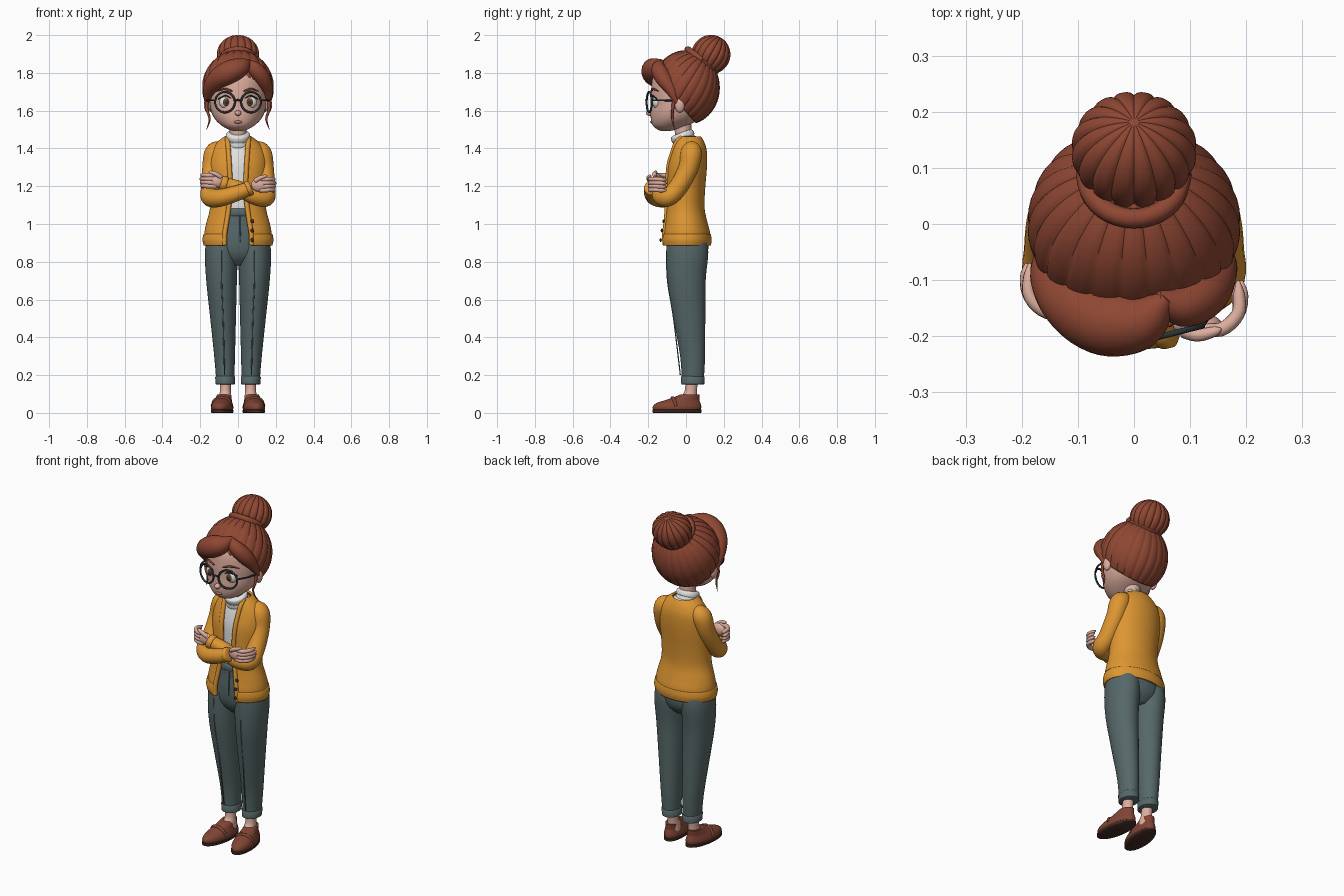
import bpy, bmesh, math
from mathutils import Vector, Matrix


def material(name, r, g, b):
    m = bpy.data.materials.new(name)
    m.diffuse_color = [(c / 255 / 12.92 if c < 11 else ((c / 255 + .055) / 1.055) ** 2.4) for c in (r, g, b)] + [1]
    return m


HAIR = material("auburn hair", 143, 71, 51)
SKIN = material("skin", 222, 174, 158)
KNIT = material("mustard knit", 222, 150, 50)
WHITE = material("off white", 228, 228, 225)
SLATE = material("slate cloth", 86, 103, 104)
LEATHER = material("brown leather", 128, 68, 52)
SOLE = material("dark sole", 70, 45, 38)
DARK = material("dark frame", 42, 52, 58)
IRIS = material("brown iris", 105, 66, 42)
LIP = material("lip", 196, 125, 115)


def finish(name, bm, mat):
    bmesh.ops.recalc_face_normals(bm, faces=bm.faces[:])
    me = bpy.data.meshes.new(name)
    bm.to_mesh(me)
    bm.free()
    me.materials.append(mat)
    ob = bpy.data.objects.new(name, me)
    bpy.context.collection.objects.link(ob)
    return ob


def spline(pts, n=5):
    """Catmull-Rom resampling of tuples."""
    out = []
    for i in range(len(pts) - 1):
        p0, p1, p2, p3 = pts[max(i - 1, 0)], pts[i], pts[i + 1], pts[min(i + 2, len(pts) - 1)]
        for k in range(n):
            t = k / n
            out.append(tuple(.5 * (2 * b + (c - a) * t + (2 * a - 5 * b + 4 * c - d) * t * t
                                   + (3 * b - a - 3 * c + d) * t ** 3) for a, b, c, d in zip(p0, p1, p2, p3)))
    return out + [tuple(pts[-1])]


def skin_rings(name, rings, mat, closed=True):
    bm = bmesh.new()
    rows = [[bm.verts.new(p) for p in r] for r in rings]
    n = len(rows[0])
    for a, b in zip(rows, rows[1:]):
        for i in range(n if closed else n - 1):
            j = (i + 1) % n
            bm.faces.new((a[i], a[j], b[j], b[i]))
    if closed:
        bm.faces.new(rows[0])
        bm.faces.new(rows[-1])
    return finish(name, bm, mat)


def loft(name, rows, mat, gap=False, n=40, smooth=4):
    """Stacked ellipses (z, cx, cy, rx, ry[, half gap at the front])."""
    rings = []
    for r in spline(rows, smooth):
        z, cx, cy, rx, ry = r[:5]
        a0 = math.asin(r[5] / rx) if gap else 0
        span = 2 * math.pi - 2 * a0
        angs = [a0 + span * i / (n - 1 if gap else n) for i in range(n)]
        rings.append([(cx + rx * math.sin(a), cy - ry * math.cos(a), z) for a in angs])
    return skin_rings(name, rings, mat, not gap)


def sweep(name, pts, mat, n=14, smooth=6):
    """Round tube through (x, y, z, radius)."""
    ps = spline(pts, smooth)
    cs = [Vector(p[:3]) for p in ps]
    nor, rings = Vector((.31, .2, .9)), []
    for i, c in enumerate(cs):
        t = (cs[min(i + 1, len(cs) - 1)] - cs[max(i - 1, 0)]).normalized()
        nor = (nor - t * nor.dot(t)).normalized()
        bi = t.cross(nor)
        r = max(ps[i][3], .001)
        rings.append([c + r * (nor * math.cos(a) + bi * math.sin(a))
                      for a in (2 * math.pi * k / n for k in range(n))])
    return skin_rings(name, rings, mat)


def ball(name, c, r, mat, lobes=0, depth=0, tilt=0, u=24, v=16, cut=None):
    bm = bmesh.new()
    bmesh.ops.create_uvsphere(bm, u_segments=u, v_segments=v, radius=1)
    for p in bm.verts:
        if lobes:  # combed grooves running to the pole
            p.co *= 1 - depth * (1 - abs(math.sin(lobes * math.atan2(p.co.y, p.co.x) / 2))) ** 2 * math.hypot(p.co.x, p.co.y)
        p.co = Matrix.Rotation(tilt, 3, 'X') @ p.co
        p.co = Vector(c) + Vector(a * b for a, b in zip(p.co, r))
    if cut:
        bmesh.ops.bisect_plane(bm, geom=bm.verts[:] + bm.edges[:] + bm.faces[:],
                               plane_co=cut[0], plane_no=cut[1], clear_outer=True)
    return finish(name, bm, mat)


def thicken(ob, t):
    m = ob.modifiers.new("thickness", 'SOLIDIFY')
    m.thickness, m.offset = t, 0


# Head, neck and facial features
loft("head", [(1.492, 0, -.11, .02, .02), (1.50, 0, -.10, .05, .05), (1.52, 0, -.085, .085, .09),
              (1.55, 0, -.06, .118, .125), (1.59, 0, -.04, .14, .148), (1.64, 0, -.025, .15, .16),
              (1.70, 0, -.02, .155, .165), (1.78, 0, -.02, .145, .155), (1.84, 0, -.02, .1, .11),
              (1.87, 0, -.02, .03, .03)], SKIN)
loft("neck", [(1.42, 0, -.01, .045, .045), (1.57, 0, -.02, .045, .045)], SKIN)
ball("nose", (0, -.192, 1.587), (.017, .02, .015), SKIN)
ball("lips", (0, -.18, 1.54), (.022, .01, .008), LIP)
for s in (-1, 1):
    ball("ear", (s * .162, -.033, 1.63), (.018, .026, .04), SKIN)
    ball("eye_white", (s * .065, -.155, 1.645), (.034, .022, .033), WHITE)
    ball("iris", (s * .063, -.17, 1.645), (.019, .011, .021), IRIS)
    ball("pupil", (s * .062, -.176, 1.645), (.01, .0075, .011), DARK)
    sweep("upper_lash", [(s * .03, -.178, 1.66, .002), (s * .065, -.177, 1.679, .004), (s * .105, -.155, 1.662, .003)], DARK, 8)
    sweep("eyebrow", [(s * .03, -.185, 1.703, .004), (s * .07, -.174, 1.715, .006), (s * .11, -.145, 1.703, .002)], HAIR, 8)
    # Round glasses
    bpy.ops.mesh.primitive_torus_add(location=(s * .069, -.195, 1.645), rotation=(math.pi / 2, 0, s * .25),
                                     major_radius=.054, minor_radius=.0055, major_segments=40, minor_segments=10)
    rim = bpy.context.object
    rim.name = "glasses_rim"
    rim.data.materials.append(DARK)
    sweep("glasses_temple", [(s * .12, -.183, 1.655, .005), (s * .155, -.12, 1.655, .005), (s * .172, -.02, 1.65, .004)], DARK, 8)
sweep("glasses_bridge", [(-.018, -.206, 1.65, .004), (0, -.212, 1.657, .005), (.018, -.206, 1.65, .004)], DARK, 8)

# Hair: combed cap, bun, swept fringe and loose strands
cap = ball("hair_cap", (0, 0, 1.722), (.184, .173, .192), HAIR, 22, .03, -.6, 132, 40,
           ((0, -.18, 1.80), (0, -.25, -.22)))
thicken(cap, .012)
ball("hair_bun", (0, .132, 1.897), (.112, .104, .104), HAIR, 16, .07, -.5, 96, 28)
sweep("bun_base", [(.085 * math.cos(a), .085 + .075 * math.sin(a), 1.868 - .055 * math.sin(a), .018)
                   for a in (2 * math.pi * k / 12 for k in range(13))], HAIR, 10, 3)
sweep("fringe_large", [(.06, -.13, 1.862, .012), (.015, -.17, 1.832, .05), (-.05, -.174, 1.802, .061),
                       (-.11, -.143, 1.765, .053), (-.15, -.095, 1.71, .036), (-.167, -.05, 1.64, .01)], HAIR, 24)
sweep("fringe_small", [(.04, -.13, 1.862, .012), (.085, -.145, 1.825, .038), (.127, -.122, 1.775, .043),
                       (.155, -.08, 1.71, .03), (.168, -.05, 1.64, .008)], HAIR, 24)
for s in (-1, 1):
    sweep("loose_strand", [(s * .164, -.06, 1.68, .011), (s * .165, -.07, 1.61, .008),
                           (s * .15, -.072, 1.555, .006), (s * .167, -.06, 1.5, .001)], HAIR, 8)

# Roll-neck top
loft("roll_neck_body", [(1.0, 0, 0, .105, .075), (1.08, 0, -.005, .118, .086), (1.18, 0, 0, .13, .088),
                        (1.30, 0, .005, .135, .092), (1.38, 0, .01, .12, .082), (1.43, 0, .01, .085, .065),
                        (1.455, 0, .005, .05, .05)], WHITE)
sweep("roll_neck_collar", [(0, .0, 1.40, .05), (0, -.004, 1.418, .064), (0, -.01, 1.442, .062),
                           (0, -.013, 1.45, .06), (0, -.016, 1.458, .064), (0, -.022, 1.476, .062),
                           (0, -.025, 1.484, .05)], WHITE, 36, 3)

# Open cardigan with trim, hem and buttons
body = [(.89, 0, 0, .172, .122, .072), (.95, 0, 0, .172, .122, .07), (1.0, 0, -.002, .163, .112, .062),
        (1.08, 0, -.006, .143, .099, .05), (1.18, 0, -.002, .142, .097, .04), (1.30, 0, .005, .15, .1, .045),
        (1.38, 0, .015, .14, .09, .05), (1.43, 0, .016, .105, .076, .054), (1.46, 0, .012, .066, .062, .056)]
thicken(loft("cardigan_body", body, KNIT, True, 56), .012)
hem = loft("cardigan_hem", [(.887, 0, 0, .177, .127, .07), (.915, 0, 0, .183, .131, .07),
                            (.945, 0, 0, .178, .127, .07)], KNIT, True, 56)
thicken(hem, .01)
for s in (-1, 1):
    sweep("cardigan_trim", [(s * g, cy - ry * math.sqrt(1 - (g / rx) ** 2) - .002, z, .013)
                            for z, cx, cy, rx, ry, g in body], KNIT, 10, 4)
for z, y in ((.915, -.134), (.965, -.128), (1.015, -.119)):
    ball("button", (.076, y, z), (.01, .006, .01), SOLE, u=16, v=8)

# Folded sleeves
for s, fore in ((-1, [(-.085, -.158, 1.14, .046), (0, -.182, 1.165, .041), (.065, -.182, 1.192, .036)]),
                (1, [(.08, -.135, 1.15, .045), (0, -.135, 1.19, .04), (-.085, -.142, 1.217, .034)])):
    sweep("sleeve", [(s * .08, .03, 1.40, .04), (s * .12, .028, 1.375, .057), (s * .138, .01, 1.29, .052),
                     (s * .146, -.045, 1.19, .05), (s * .145, -.1, 1.14, .049)] + fore, KNIT, 24)
    a, b = Vector(fore[1][:3]), Vector(fore[2][:3])
    sweep("sleeve_cuff", [tuple(a.lerp(b, t)) + (r,) for t, r in ((.72, .036), (.78, .041), (1.05, .038), (1.08, .03))], KNIT, 24, 2)

# Hands resting on the opposite arms
for s, y, z in ((1, -.186, 1.207), (-1, -.155, 1.228)):
    ball("palm", (s * .113, y + .006, z), (.044, .022, .036), SKIN)
    for i in range(4):
        h = z + .028 - .019 * i
        tip = .205 - .006 * abs(i - 1.3)
        sweep("finger", [(s * .115, y, h, .011), (s * .155, y - .002, h + .002, .0125),
                         (s * .185, y + .025, h + .003, .012), (s * (tip - .01), y + .06, h, .0105),
                         (s * (tip - .012), y + .085, h, .003)], SKIN, 10, 4)
    sweep("thumb", [(s * .09, y - .005, z + .02, .013), (s * .115, y - .012, z + .036, .012),
                    (s * .145, y - .005, z + .046, .009), (s * .155, y, z + .048, .002)], SKIN, 10, 4)

# Trousers
loft("trouser_hips", [(.78, 0, .01, .06, .06), (.82, 0, .01, .13, .095), (.87, 0, .008, .166, .11),
                      (.95, 0, .004, .158, .108), (1.0, 0, 0, .142, .1), (1.08, 0, -.005, .122, .092)], SLATE)
loft("waistband", [(1.043, 0, -.004, .131, .094), (1.047, 0, -.004, .132, .097), (1.078, 0, -.005, .124, .095),
                   (1.082, 0, -.005, .122, .09)], SLATE, smooth=1)
sweep("trouser_fly", [(.012, -.097, 1.045, .004), (.013, -.105, .98, .004), (.008, -.1, .88, .003)], SLATE, 8)
for s in (-1, 1):
    loft("trouser_leg", [(.155, s * .067, .036, .047, .057), (.3, s * .071, .035, .055, .066),
                         (.5, s * .079, .018, .068, .084), (.7, s * .087, .003, .081, .101),
                         (.85, s * .088, .007, .087, .111), (.95, s * .082, .004, .078, .1)], SLATE)
    loft("trouser_cuff", [(.15, s * .067, .036, .046, .056), (.153, s * .067, .036, .051, .061),
                          (.19, s * .068, .036, .053, .063), (.195, s * .068, .036, .048, .058)], SLATE, smooth=1)
    sweep("trouser_crease", [(s * .071, -.03, .2, .003), (s * .079, -.066, .5, .003),
                             (s * .087, -.098, .7, .003), (s * .088, -.104, .86, .002)], SLATE, 8)
    # Ankles and loafers, toes turned out
    loft("ankle", [(.05, s * .067, .015, .036, .045), (.09, s * .067, .018, .032, .04), (.12, s * .067, .026, .029, .032),
                   (.2, s * .067, .032, .03, .034)], SKIN)
    shoe = [loft("loafer", [(.01, 0, -.048, .052, .124), (.03, 0, -.048, .057, .13), (.05, 0, -.042, .052, .12),
                            (.066, 0, -.022, .045, .094), (.082, 0, .002, .04, .07), (.097, 0, .02, .036, .052)], LEATHER),
            loft("loafer_sole", [(0, 0, -.048, .053, .126), (.003, 0, -.048, .057, .132),
                                 (.015, 0, -.048, .058, .132), (.018, 0, -.048, .054, .128)], SOLE, smooth=1),
            sweep("loafer_strap", [(-.052, -.06, .035, .009), (-.036, -.068, .066, .01), (0, -.072, .078, .01),
                                   (.036, -.068, .066, .01), (.052, -.06, .035, .009)], LEATHER, 10)]
    for ob in shoe:
        ob.data.transform(Matrix.Translation((s * .077, 0, 0)) @ Matrix.Rotation(s * .14, 4, 'Z'))

# Smooth shading with sharp rims
bpy.ops.object.select_all(action='SELECT')
bpy.context.view_layer.objects.active = rim
bpy.ops.object.shade_smooth_by_angle(angle=math.radians(50))
